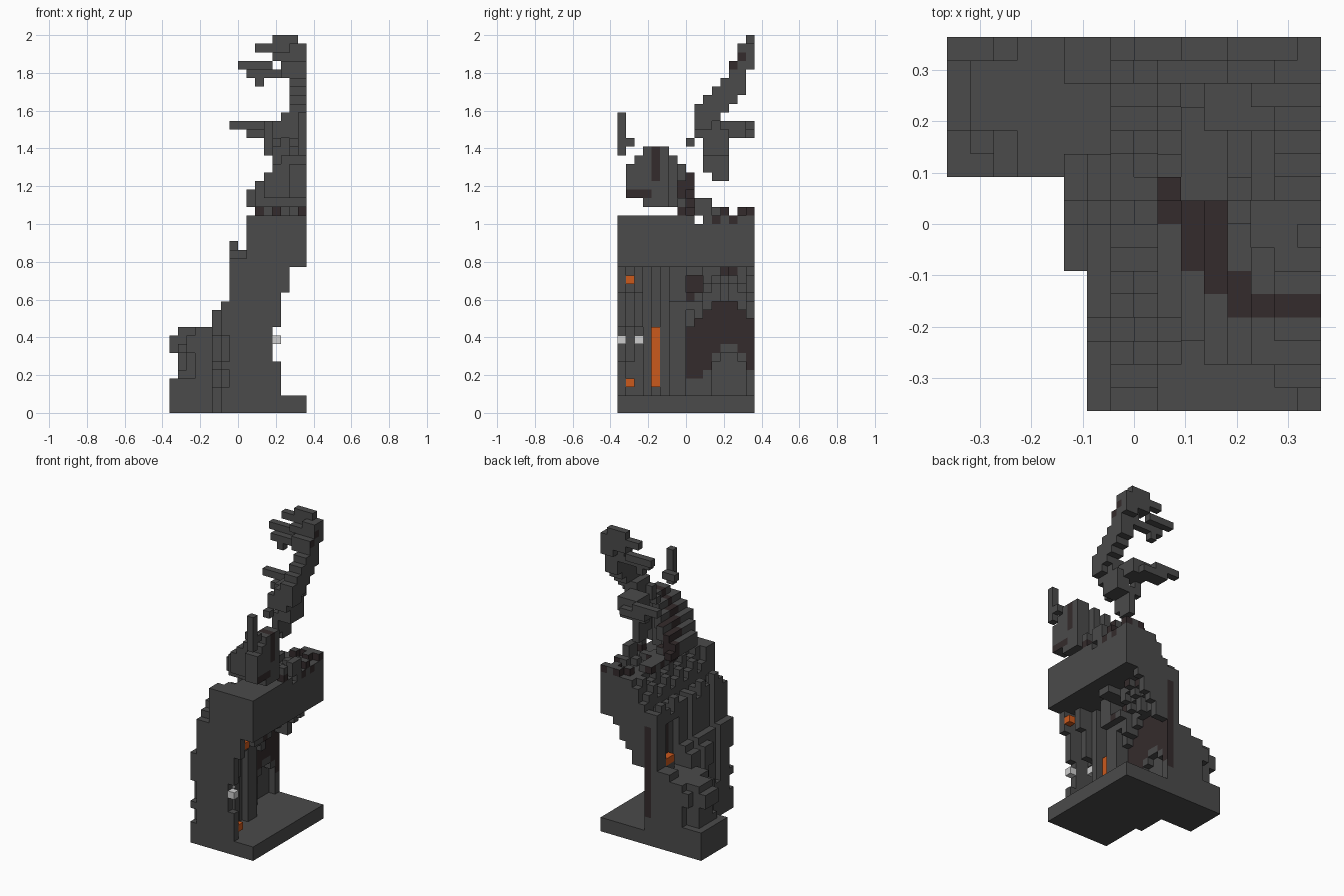
import bpy, bmesh, random
from math import hypot
from mathutils import Vector

cube = bpy.data.objects.get("Cube")
if cube:
    bpy.data.objects.remove(cube)
random.seed(4)
UNIT = 2 / 44          # edge of one block
SIDE = 16              # blocks across the footprint


def material(name, rgb):
    m = bpy.data.materials.new(name)
    m.use_nodes = True
    m.diffuse_color = (*rgb, 1)
    m.node_tree.nodes["Principled BSDF"].inputs["Base Color"].default_value = (*rgb, 1)
    return m


MATERIALS = [material("stone grey", (.07, .07, .07)),
             material("scorched brown", (.034, .024, .025)),
             material("ember orange", (.60, .10, .012)),
             material("pale lamp", (.62, .62, .62))]
GREY, BROWN, ORANGE, PALE = range(4)
DIRECTIONS = [Vector(d) for d in ((1, 0, 0), (-1, 0, 0), (0, 1, 0),
                                  (0, -1, 0), (0, 0, 1), (0, 0, -1))]
filled, parts = set(), []


def block(i0, i1, j0, j1, k0, k1):
    return {(i, j, k) for i in range(i0, i1) for j in range(j0, j1) for k in range(k0, k1)}


def add_part(name, cells, colour=lambda cell, normal: GREY):
    cells = set(cells) - filled
    filled.update(cells)
    parts.append((name, cells, colour))


def build(name, cells, colour):
    """Skin a set of blocks with only its exposed faces."""
    bm = bmesh.new()
    corners = {}

    def corner(p):
        key = tuple(round(c) for c in p)
        if key not in corners:
            corners[key] = bm.verts.new(((key[0] - SIDE / 2) * UNIT,
                                         (key[1] - SIDE / 2) * UNIT, key[2] * UNIT))
        return corners[key]

    for cell in sorted(cells):
        for n in DIRECTIONS:
            if tuple(round(a + b) for a, b in zip(cell, n)) in filled:
                continue
            u = Vector((n.y, n.z, n.x))
            v = n.cross(u)
            mid = Vector(cell) + Vector((.5, .5, .5)) + n / 2
            f = bm.faces.new([corner(mid + (u * a + v * b) / 2)
                              for a, b in ((-1, -1), (1, -1), (1, 1), (-1, 1))])
            f.material_index = colour(cell, n)
    mesh = bpy.data.meshes.new(name)
    bm.to_mesh(mesh)
    bm.free()
    for m in MATERIALS:
        mesh.materials.append(m)
    bpy.context.collection.objects.link(bpy.data.objects.new(name, mesh))


# Stepped footing
add_part("footing", block(0, 16, 10, 16, 0, 2) | block(5, 16, 6, 10, 0, 2)
         | block(6, 16, 0, 6, 0, 2))

# Glowing and pale blocks set into the wall
add_part("ember_blocks", block(12, 13, 1, 2, 3, 4) | block(13, 14, 1, 2, 15, 16)
         | block(9, 10, 4, 5, 3, 10) | block(7, 8, 12, 14, 11, 12),
         lambda c, n: ORANGE)
add_part("lamps", {(12, 0, 8), (10, 2, 8)}, lambda c, n: PALE)


# Wall: outer (-x) side steps in with height, inner (+x) side steps out
def outer_edge(j, k):
    if k < 10:
        if j >= 10:
            edge = 0 if k < 4 or 7 <= k < 9 else 1
            if k > 3 and j in (10, 15):
                edge += 2
        else:
            edge = 5 if j >= 6 else 6
    elif j >= 11:
        edge = 5 if j > 13 and k == 10 else 7
    else:
        edge = 5 if k < 12 and j >= 6 else 6 if k < 13 else 7
    if 12 <= j < 14 and 11 <= k < 18:
        return 8
    if j in (3, 8, 11) and 4 < k < 18:
        edge += 1 + (k > 7)
    if j in (0, 6) and k in (3, 4, 6, 7, 8):
        edge += 1
    return min(edge, 8)


def arch_top(j):
    return 14 - max(1, abs(j - 12))


def opening_top(j):
    return max(4, 8 - .55 * (j - 12.5) ** 2)


def inner_edge(j, k):
    pier = 13 if k < 6 else 12 if k < 10 else 13 if k < 14 else 14
    if j == 2:
        return 10 if k < 10 else pier - 1
    if j < 6:
        return {1: pier - 3, 3: 11, 4: 9, 5: 10}.get(j, pier)
    if j < 8:
        return 11 if k < 13 else 12
    if k < arch_top(j):
        return 8 if 10 < j < 15 and k < opening_top(j) - 1 else 9
    if j < 10 and 14 <= k < 16:
        return 10
    return min(14, 10 + (k - arch_top(j)) * 2 // 3 + (j % 3 == 0))


def wall_colour(cell, n):
    i, j, k = cell
    if n.x > 0 and j >= 8:
        if opening_top(j) <= k < arch_top(j):
            return BROWN
        if (j < 10 and 14 <= k < 16) or (j == 8 and k == 13) or (12 <= j < 14 and k == 16):
            return BROWN
    if n.y > 0 and i == 8 and j == 15 and k > 3:
        return BROWN
    if n.x < 0 and i == 8 and 12 <= j < 14:
        return BROWN
    return GREY


add_part("wall", {(i, j, k) for k in range(2, 17) for j in range(SIDE)
                  for i in range(outer_edge(j, k), inner_edge(j, k))}, wall_colour)

# Overhanging slab with a crumbling outer crust
slab = block(11, 16, 0, 16, 17, 23) | block(9, 11, 0, 2, 17, 23)
for j in range(SIDE):
    for i in (9, 10):
        slab |= block(i, i + 1, j, j + 1, 17, 20 + (i > 9) + (j * 5 + i) % 3)
    if j not in (3, 8):
        slab |= block(7, 9, j, j + 1, 17, 18 + (j * 5) % 2)
        slab |= block(7, 8, j, j + 1, 17, 18 + (j * 7) % 3)
slab -= block(9, 16, 9, 10, 22, 23)
add_part("slab", slab,
         lambda c, n: BROWN if n.x > 0 and c[1] in (11, 13) and c[2] == 22 else GREY)


# Broken dome shell, curved around a point on the inner side
def radius(i, j):
    return hypot(i + .5 - 16, j + .5 - 10.5)


def dome_top(i, j):
    return min(31, 32 - max(0, radius(i, j) - 6), 17 + i, 25 if j > 8 else 36 - j)


dome = {(i, j, k) for i in range(9, 16) for j in range(1, 10) for k in range(24, 31)
        if 4.5 <= radius(i, j) < 9.2 and k < dome_top(i, j)
        and (j > 2 or k > 24) and k > 33 - 1.5 * radius(i, j) - (j < 7) * 3}


def dome_colour(cell, n):
    i, j, k = cell
    ridge = 5.8 <= radius(i, j) < 7 and (k > 26 or j > 5)
    inside = n.x > 0 and ((i == 11 and j > 6 and k < 28) or (j < 4 and k == 25 and i > 13))
    return BROWN if ridge or inside or (i == 11 and j > 6 and n.z > 0) else GREY


add_part("dome_shell", dome | block(10, 12, 7, 9, 23, 25), dome_colour)

# Rubble lying on the slab
rubble = {(i, j, 23) for i in range(10, 16) for j in range(7, 16) if random.random() < .45}
rubble |= {(i, j, 24) for i, j, k in rubble if i > 13 and j < 11}
rubble_brown = {c for c in sorted(rubble) if random.random() < .3}
add_part("rubble", rubble, lambda c, n: BROWN if c in rubble_brown and n.z <= 0 else GREY)

# Floating shard at the front corner
add_part("floating_shard", block(15, 16, 0, 1, 30, 35) | {(14, 1, 31), (15, 1, 31)})

# Leaning spire: thin trunk rises towards the back corner
trunk = block(12, 13, 11, 13, 27, 31) | block(12, 13, 10, 12, 28, 31)
trunk |= block(13, 15, 10, 13, 30, 33) | block(13, 15, 9, 12, 32, 35)
for step in range(5):
    j = 9 + step
    trunk |= block(14, 16, j, j + 2, 33 + step, 36 + step)
trunk |= block(14, 16, 13, 15, 37, 40)
trunk |= block(13, 16, 13, 15, 39, 41) | block(14, 16, 14, 16, 40, 43)
trunk |= block(12, 15, 15, 16, 43, 44)
add_part("spire_trunk", trunk,
         lambda c, n: BROWN if n.x > 0 and (c[2] - c[1]) == 27 and c[2] in (40, 41) else GREY)

# Ragged side branches of the spire, mostly along the back edge
add_part("spire_branches", block(7, 11, 15, 16, 33, 34) | block(9, 13, 14, 16, 32, 33)
         | block(11, 14, 12, 15, 32, 34) | block(11, 12, 12, 13, 30, 33)
         | block(12, 13, 8, 9, 31, 32) | block(12, 14, 9, 10, 32, 34)
         | block(8, 12, 15, 16, 40, 41) | block(9, 14, 14, 15, 39, 40)
         | block(10, 11, 14, 15, 38, 39) | block(10, 14, 15, 16, 42, 43)
         | block(12, 14, 14, 16, 41, 42))

for part in parts:
    build(*part)
